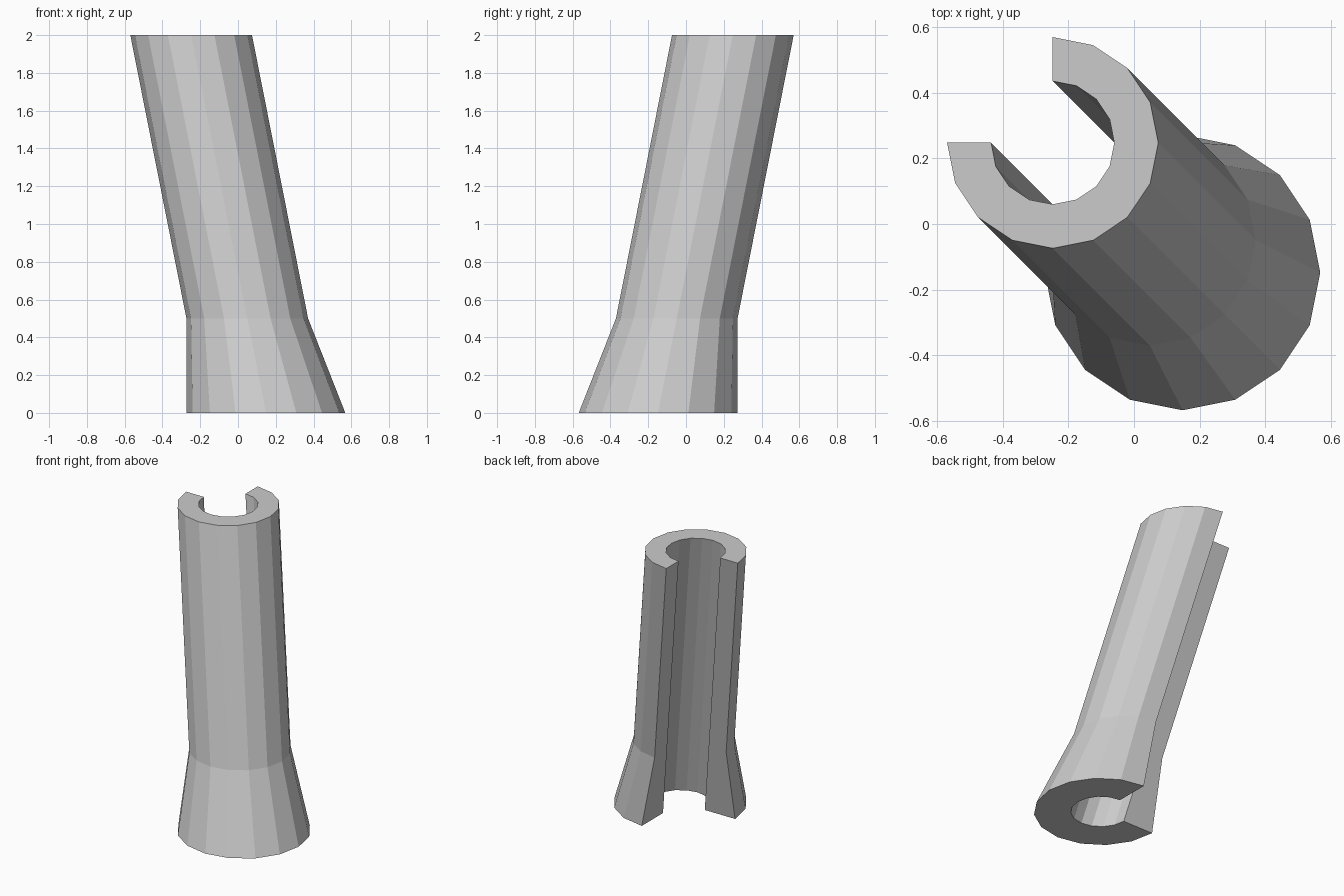
import bpy, bmesh
from math import cos, sin, radians

if "Cube" in bpy.data.objects:
    bpy.data.objects.remove(bpy.data.objects["Cube"])

# Slanted thick tube with a flared foot and one quarter cut away
INNER = 0.188
SEGMENTS = 12                      # 12 of 16 sides remain
LEVELS = [(0.0, 0.148, 0.42), (0.5, 0.049, 0.322), (2.0, -0.248, 0.322)]  # z, axis offset, outer radius


def arc(bm, z, c, r):
    """Three-quarter ring of vertices, open toward the back left."""
    angles = [radians(180 + 22.5 * i) for i in range(SEGMENTS + 1)]
    return [bm.verts.new((c + r * cos(a), -c + r * sin(a), z)) for a in angles]


bm = bmesh.new()
outer = [arc(bm, z, c, r) for z, c, r in LEVELS]
inner = [arc(bm, z, c, INNER) for z, c, r in LEVELS]


def strip(a, b):
    for i in range(SEGMENTS):
        bm.faces.new((a[i], a[i + 1], b[i + 1], b[i]))


# Outer and inner walls, and the two cut faces
for k in range(len(LEVELS) - 1):
    strip(outer[k], outer[k + 1])
    strip(inner[k], inner[k + 1])
    for end in (0, SEGMENTS):
        bm.faces.new((outer[k][end], outer[k + 1][end], inner[k + 1][end], inner[k][end]))

# Bottom and top rims
strip(outer[0], inner[0])
strip(outer[-1], inner[-1])
bmesh.ops.recalc_face_normals(bm, faces=bm.faces[:])

mesh = bpy.data.meshes.new("split_tube")
bm.to_mesh(mesh)
bm.free()

grey = bpy.data.materials.new("light_grey")
grey.diffuse_color = (0.6, 0.6, 0.6, 1)
grey.use_nodes = True
grey.node_tree.nodes["Principled BSDF"].inputs["Base Color"].default_value = grey.diffuse_color
mesh.materials.append(grey)
tube = bpy.data.objects.new("split_tube", mesh)
bpy.context.collection.objects.link(tube)
